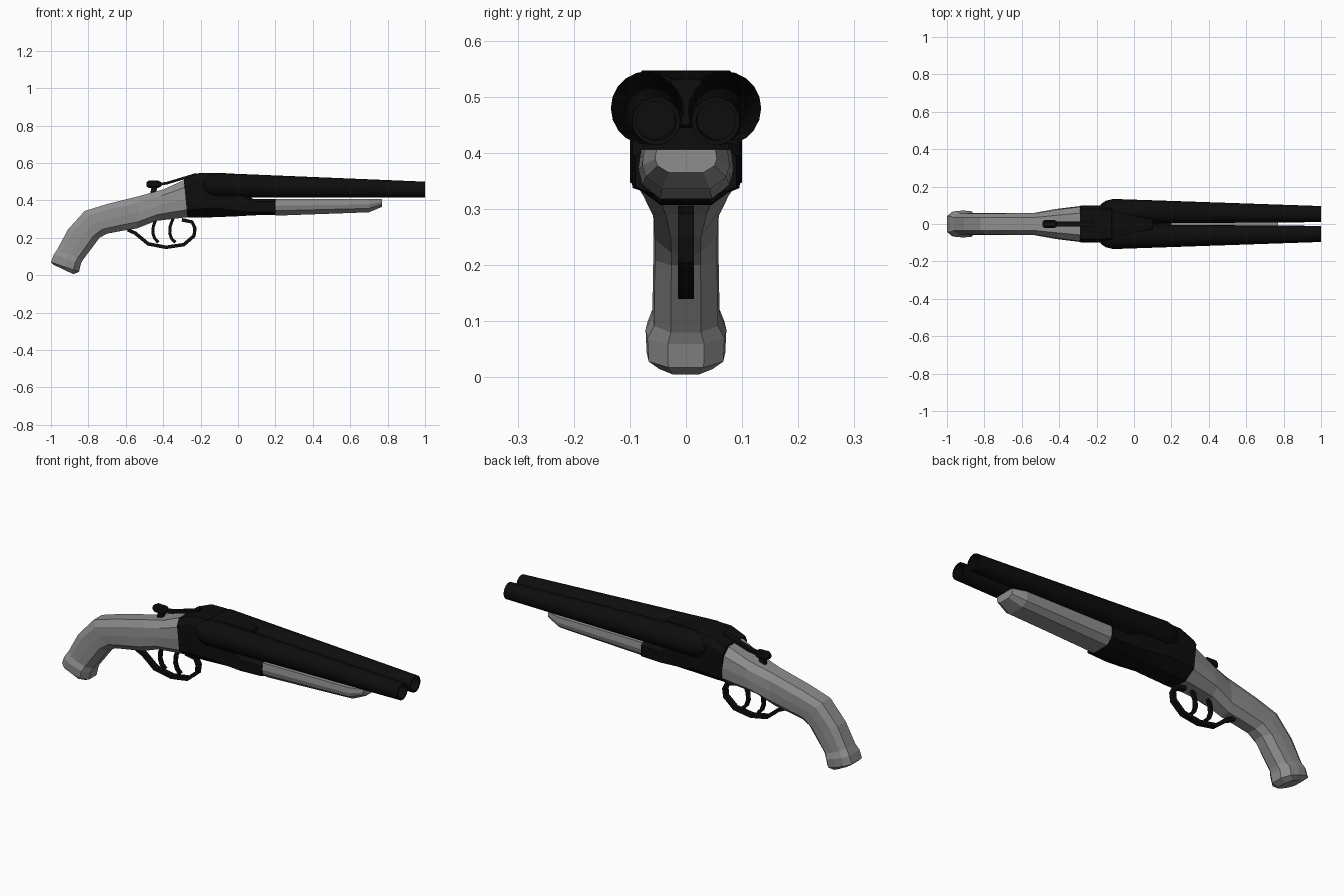
import bpy, bmesh, math
from mathutils import Vector

cube = bpy.data.objects.get("Cube")
if cube:
    bpy.data.objects.remove(cube, do_unlink=True)


def material(name, value):
    m = bpy.data.materials.new(name)
    m.use_nodes = True
    color = (value, value, value, 1)
    m.diffuse_color = color
    m.node_tree.nodes["Principled BSDF"].inputs["Base Color"].default_value = color
    return m


GREY = material("grey stock", 0.27)
BLACK = material("black metal", 0.004)


def loft(name, rings, mat, smooth=False):
    """Skin a list of equal-length closed rings and cap both ends."""
    bm = bmesh.new()
    vs = [[bm.verts.new(p) for p in ring] for ring in rings]
    n = len(vs[0])
    for a, b in zip(vs, vs[1:]):
        for i in range(n):
            bm.faces.new((a[i], a[(i + 1) % n], b[(i + 1) % n], b[i]))
    bm.faces.new(vs[0])
    bm.faces.new(vs[-1])
    bmesh.ops.recalc_face_normals(bm, faces=bm.faces)
    mesh = bpy.data.meshes.new(name)
    bm.to_mesh(mesh)
    bm.free()
    mesh.materials.append(mat)
    ob = bpy.data.objects.new(name, mesh)
    bpy.context.collection.objects.link(ob)
    if smooth:
        bpy.ops.object.select_all(action='DESELECT')
        ob.select_set(True)
        bpy.context.view_layer.objects.active = ob
        bpy.ops.object.shade_smooth_by_angle(angle=math.radians(35))
    return ob


def section(top, bottom, half_width, profile):
    """Mirrored ring between two side-view points; profile is (height, width) fractions."""
    side = [(v, w) for v, w in profile] + [(v, -w) for v, w in reversed(profile)]
    t, b = Vector((top[0], 0, top[1])), Vector((bottom[0], 0, bottom[1]))
    return [b.lerp(t, v) + Vector((0, w * half_width, 0)) for v, w in side]


def strap(name, path, thick, half_width):
    """Flat metal strip following a side-view path."""
    pts = [Vector((x, 0, z)) for x, z in path]
    rings = []
    for i, p in enumerate(pts):
        d = (pts[min(i + 1, len(pts) - 1)] - pts[max(i - 1, 0)]).normalized()
        n = Vector((-d.z, 0, d.x)) * thick / 2
        y = Vector((0, half_width, 0))
        rings.append([p + n + y, p + n - y, p - n - y, p - n + y])
    return loft(name, rings, BLACK)


# Stock and curved grip with a flared butt
ROUNDED = [(0, 0.45), (0.2, 0.95), (0.5, 1), (0.8, 0.95), (1, 0.6)]
stock = [
    ((-0.985, 0.055), (-0.88, 0.005), 0.05),
    ((-1.0, 0.07), (-0.85, 0.018), 0.07),
    ((-0.985, 0.11), (-0.84, 0.06), 0.072),
    ((-0.965, 0.14), (-0.83, 0.08), 0.06),
    ((-0.91, 0.243), (-0.74, 0.2), 0.058),
    ((-0.82, 0.343), (-0.70, 0.222), 0.058),
    ((-0.70, 0.38), (-0.62, 0.237), 0.06),
    ((-0.52, 0.425), (-0.54, 0.25), 0.06),
    ((-0.40, 0.458), (-0.44, 0.29), 0.08),
    ((-0.29, 0.508), (-0.27, 0.31), 0.097),
]
loft("stock", [section(*s, ROUNDED) for s in stock], GREY)

# Receiver, stepping down to the hinge under the barrels
BOXED = [(0, 0.45), (0.2, 1), (0.85, 1), (1, 0.8)]
receiver = [
    ((-0.29, 0.512), (-0.27, 0.307), 0.1),
    ((-0.21, 0.545), (-0.2, 0.308), 0.1),
    ((-0.12, 0.547), (-0.12, 0.31), 0.098),
    ((0.0, 0.46), (0.0, 0.315), 0.096),
    ((0.08, 0.408), (0.08, 0.32), 0.095),
    ((0.2, 0.406), (0.2, 0.322), 0.09),
]
loft("receiver", [section(*s, BOXED) for s in receiver], BLACK)

# Tapered wedge filling the valley between the barrels
wedge = [((-0.2, 0.545), (-0.2, 0.44), 0.09),
         ((-0.08, 0.546), (-0.08, 0.44), 0.075),
         ((0.1, 0.532), (0.1, 0.45), 0.03)]
loft("breech_wedge", [section(*s, BOXED) for s in wedge], BLACK)

# Fore-end under the barrels
fore = [((0.2, 0.406), (0.2, 0.318), 0.084),
        ((0.7, 0.406), (0.7, 0.336), 0.078),
        ((0.77, 0.406), (0.77, 0.365), 0.055)]
FORE = [(0, 0.55), (0.3, 0.92), (0.6, 1), (1, 0.95)]
loft("fore_end", [section(*s, FORE) for s in fore], GREY)

# Twin tapered barrels with rounded breeches and open bores
for name, side in (("right_barrel", -1), ("left_barrel", 1)):
    rings = []
    for x, r in ((-0.18, 0.035), (-0.15, 0.056), (-0.11, 0.066), (1, 0.043),
                 (1, 0.035), (0.85, 0.035)):
        f = (x + 0.11) / 1.11
        y, z = side * (0.068 - 0.015 * f), 0.48 - 0.023 * f
        rings.append([(x, y + r * math.cos(k * math.tau / 20),
                       z + r * math.sin(k * math.tau / 20)) for k in range(20)])
    loft(name, rings, BLACK, smooth=True)

# Trigger guard and two triggers
strap("trigger_guard", [(-0.59, 0.243), (-0.55, 0.225), (-0.48, 0.167), (-0.385, 0.149),
                        (-0.29, 0.163), (-0.235, 0.21), (-0.23, 0.25), (-0.245, 0.284),
                        (-0.30, 0.296)], 0.019, 0.014)
for name, dx in (("rear_trigger", 0), ("front_trigger", 0.09)):
    strap(name, [(x + dx, z) for x, z in ((-0.435, 0.31), (-0.453, 0.26), (-0.455, 0.225),
                                          (-0.445, 0.195), (-0.425, 0.175))], 0.016, 0.009)

# Top lever with thumb knob
strap("top_lever", [(-0.43, 0.484), (-0.38, 0.492), (-0.22, 0.54)], 0.014, 0.014)
knob = [((x, 0.486 + h), (x, 0.486 - h), h * 1.1)
        for x, h in ((-0.49, 0.012), (-0.475, 0.02), (-0.45, 0.019), (-0.425, 0.019), (-0.41, 0.01))]
loft("lever_knob", [section(*s, ROUNDED) for s in knob], BLACK)
strap("lever_post", [(-0.455, 0.43), (-0.445, 0.48)], 0.03, 0.01)
